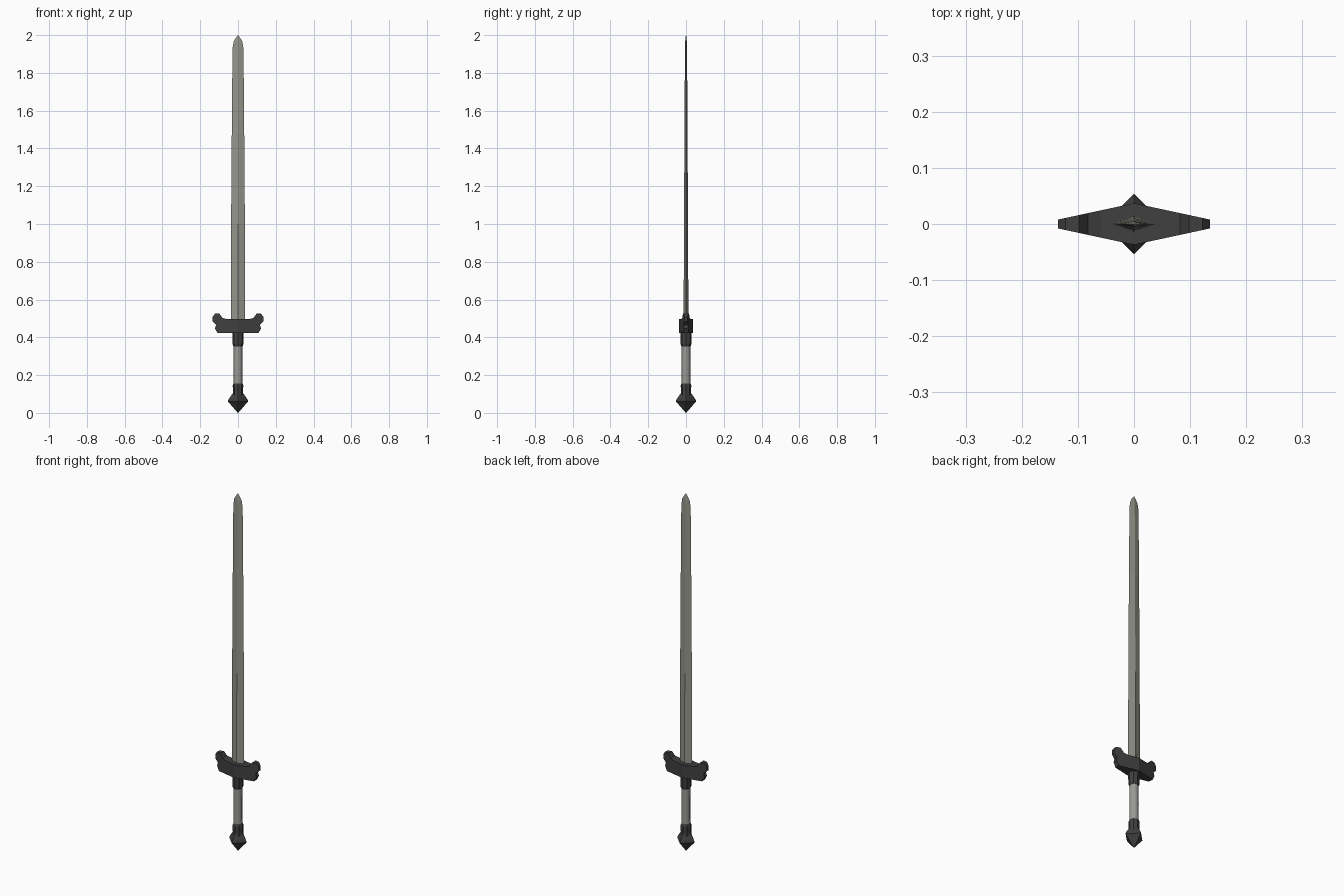
import bpy, bmesh, math

if "Cube" in bpy.data.objects:
    bpy.data.objects.remove(bpy.data.objects["Cube"])


def material(name, rgb):
    m = bpy.data.materials.new(name)
    m.diffuse_color = (*rgb, 1)
    m.use_nodes = True
    m.node_tree.nodes["Principled BSDF"].inputs["Base Color"].default_value = m.diffuse_color
    return m


STEEL = material("grey steel", (0.30, 0.30, 0.26))
DARK = material("dark iron", (0.05, 0.05, 0.05))
GRIP = material("pale grip", (0.32, 0.32, 0.30))


def finish(name, bm, mat, smooth=None):
    bmesh.ops.remove_doubles(bm, verts=bm.verts, dist=1e-5)
    bmesh.ops.recalc_face_normals(bm, faces=bm.faces)
    me = bpy.data.meshes.new(name)
    bm.to_mesh(me)
    bm.free()
    me.materials.append(mat)
    ob = bpy.data.objects.new(name, me)
    bpy.context.collection.objects.link(ob)
    if smooth:
        bpy.ops.object.select_all(action='DESELECT')
        ob.select_set(True)
        bpy.context.view_layer.objects.active = ob
        bpy.ops.object.shade_smooth_by_angle(angle=math.radians(smooth))
    return ob


def loft(name, rings, sides, mat, smooth=None):
    """Stack of n-sided rings (z, x radius, y radius), capped at both ends."""
    bm = bmesh.new()
    loops = []
    for z, rx, ry in rings:
        loops.append([bm.verts.new((rx * math.cos(2 * math.pi * i / sides),
                                    ry * math.sin(2 * math.pi * i / sides), z))
                      for i in range(sides)])
    for a, b in zip(loops, loops[1:]):
        for i in range(sides):
            j = (i + 1) % sides
            bm.faces.new((a[i], a[j], b[j], b[i]))
    bm.faces.new(loops[0][::-1])
    bm.faces.new(loops[-1])
    return finish(name, bm, mat, smooth)


# Blade: thin diamond section tapering to a short point
loft("blade", [(0.48, 0.038, 0.013), (1.0, 0.0365, 0.0105), (1.55, 0.0325, 0.008),
               (1.93, 0.029, 0.0055), (1.965, 0.023, 0.0045), (1.985, 0.012, 0.003),
               (2.0, 0.0006, 0.0006)], 4, STEEL)

# Crossguard: half outline in x/z, thickness falling towards the ends, mirrored
half = [(0, 0.422), (0.108, 0.422), (0.122, 0.447), (0.116, 0.466), (0.135, 0.485),
        (0.135, 0.508), (0.122, 0.525), (0.098, 0.525), (0.082, 0.503),
        (0.06, 0.496), (0, 0.496)]
bm = bmesh.new()
for s in (1, -1):
    front, back = [], []
    for x, z in half:
        y = 0.037 - (0.037 - 0.008) * x / 0.135
        front.append(bm.verts.new((s * x, -y, z)))
        back.append(bm.verts.new((s * x, y, z)))
    bm.faces.new(front)
    bm.faces.new(back[::-1])
    for i in range(len(half) - 1):
        bm.faces.new((front[i], back[i], back[i + 1], front[i + 1]))
finish("crossguard", bm, DARK)

# Small dark ridge spike at the blade root
loft("blade_root_spike", [(0.49, 0.005, 0.0155), (0.55, 0.002, 0.0125)], 4, DARK)

# Grip and collars
loft("grip", [(0.13, 0.023, 0.023), (0.25, 0.0235, 0.0235), (0.37, 0.023, 0.023)],
     8, GRIP, 50)
loft("upper_collar", [(0.352, 0.024, 0.024), (0.362, 0.028, 0.028),
                      (0.425, 0.029, 0.029)], 8, DARK)
loft("lower_collar", [(0.075, 0.029, 0.029), (0.11, 0.027, 0.027),
                      (0.145, 0.028, 0.028), (0.155, 0.024, 0.024)], 8, DARK)

# Pommel: four-sided faceted diamond
loft("pommel", [(0.0, 0.001, 0.001), (0.045, 0.040, 0.040), (0.06, 0.054, 0.054),
                (0.072, 0.050, 0.050), (0.105, 0.027, 0.027)], 4, DARK)
